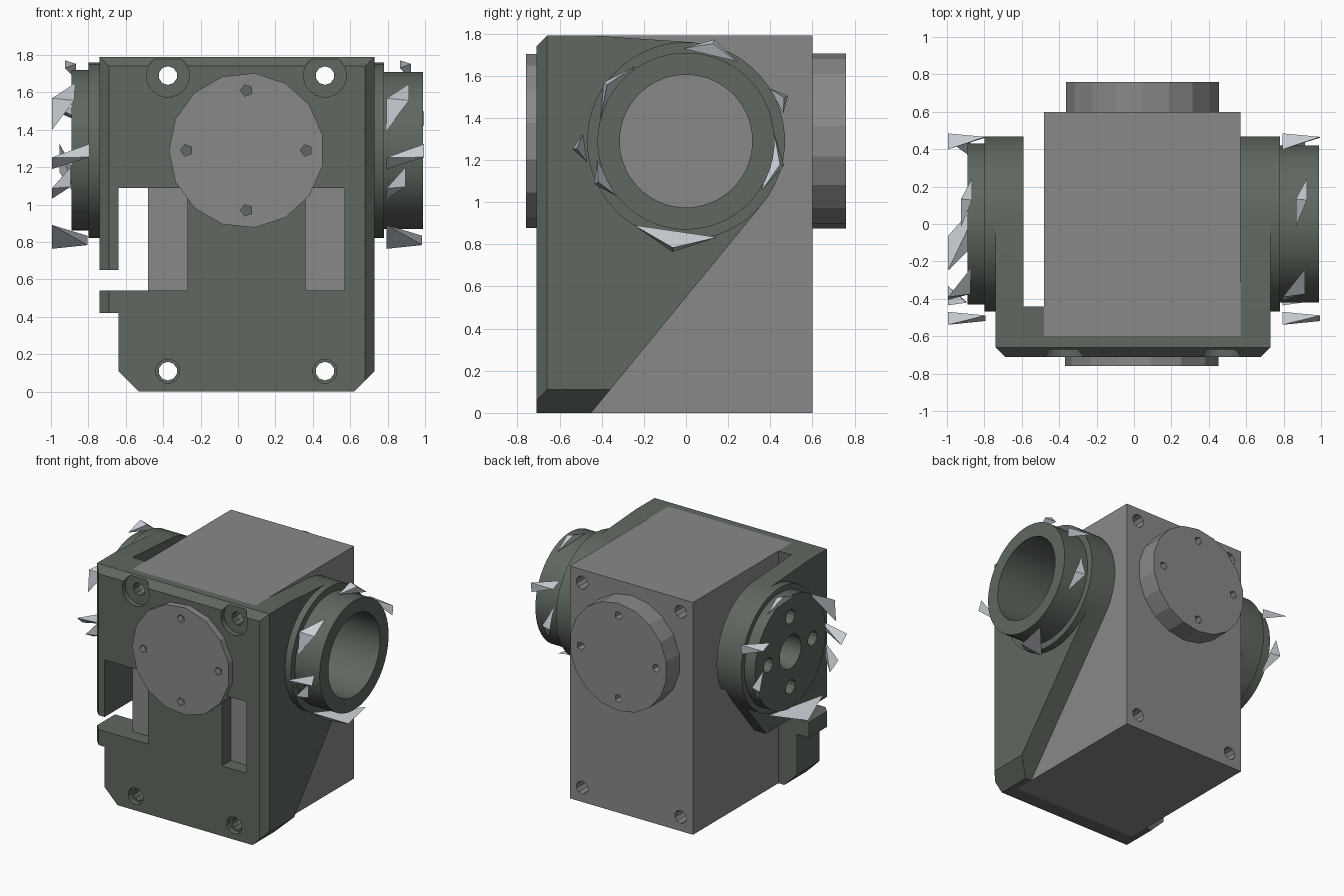
import bpy, bmesh
from math import sin, cos, pi, radians
from mathutils import Vector

old = bpy.data.objects.get("Cube")
if old:
    bpy.data.objects.remove(old, do_unlink=True)


def material(name, color):
    m = bpy.data.materials.new(name)
    m.use_nodes = True
    m.diffuse_color = (*color, 1)
    b = m.node_tree.nodes["Principled BSDF"]
    b.inputs["Base Color"].default_value = (*color, 1)
    b.inputs["Roughness"].default_value = 0.6
    return m


GREY = material("motor grey", (0.25, 0.25, 0.25))
GREEN = material("bracket green grey", (0.115, 0.137, 0.115))
PALE = material("pale steel", (0.58, 0.62, 0.66))
AXIS_Z = 1.29
DISC_X = 0.045
HOLES_X = (-0.375, 0.465)


def solid(name, pts):
    """Convex solid around a set of points."""
    bm = bmesh.new()
    for p in pts:
        bm.verts.new(p)
    bmesh.ops.convex_hull(bm, input=bm.verts)
    bmesh.ops.dissolve_limit(bm, angle_limit=radians(1), verts=bm.verts, edges=bm.edges)
    bmesh.ops.recalc_face_normals(bm, faces=bm.faces)
    me = bpy.data.meshes.new(name)
    bm.to_mesh(me)
    bm.free()
    ob = bpy.data.objects.new(name, me)
    bpy.context.collection.objects.link(ob)
    return ob


def box(name, xs, ys, zs):
    return solid(name, [(x, y, z) for x in xs for y in ys for z in zs])


def ring(axis, at, a, b, r, n):
    """Circle of points across the x or y axis; a is the other horizontal position."""
    pts = []
    for i in range(n):
        t = 2 * pi * (i + 0.5) / n
        u, z = a + r * cos(t), b + r * sin(t)
        pts.append((at, u, z) if axis == "x" else (u, at, z))
    return pts


def cyl(name, axis, span, a, b, r, n=48):
    return solid(name, [p for at in span for p in ring(axis, at, a, b, r, n)])


def combine(ob, others, operation):
    """Apply boolean operations and discard the helper solids."""
    for o in others:
        o.hide_render = True
        mod = ob.modifiers.new("cut", "BOOLEAN")
        mod.operation = operation
        mod.solver = "EXACT"
        mod.object = o
        bpy.context.view_layer.update()
        dg = bpy.context.evaluated_depsgraph_get()
        me = bpy.data.meshes.new_from_object(ob.evaluated_get(dg))
        ob.modifiers.clear()
        ob.data = me
        bpy.data.objects.remove(o, do_unlink=True)


def finish(ob, mat, smooth=True):
    ob.data.materials.clear()
    ob.data.materials.append(mat)
    if smooth:
        bpy.ops.object.select_all(action="DESELECT")
        ob.select_set(True)
        bpy.context.view_layer.objects.active = ob
        bpy.ops.object.shade_smooth_by_angle(angle=radians(25))


def screw_holes():
    return [cyl("hole", "y", (-1, 1), x, z, 0.05, 10) for x in HOLES_X for z in (0.11, 1.69)]


# Motor block with four through holes
motor = box("motor_block", (-0.48, 0.57), (-0.6, 0.6), (0, 1.79))
combine(motor, screw_holes(), "DIFFERENCE")
finish(motor, GREY)

# Faceted front and back discs with four small pin holes each
for name, span, n in (("front_disc", (-0.76, -0.59), 15), ("back_disc", (0.59, 0.76), 18)):
    disc = cyl(name, "y", span, DISC_X, AXIS_Z, 0.415, n)
    face = min(span) if span[0] < 0 else max(span)
    pins = [cyl("pin", "y", (face - 0.06, face + 0.06), DISC_X + 0.32 * cos(i * pi / 2),
                AXIS_Z + 0.32 * sin(i * pi / 2), 0.032, 5) for i in range(4)]
    combine(disc, pins, "DIFFERENCE")
    finish(disc, GREY, False)


def arm(name, xs):
    """Side arm: tapering from the front edge to a rounded end."""
    pts = []
    for x in xs:
        pts += ring("x", x, 0, AXIS_Z, 0.47, 48)
        pts += [(x, -0.71, 0), (x, -0.45, 0), (x, -0.71, 1.79), (x, -0.43, 1.79)]
    return solid(name, pts)


# Left-hand arm, open below its slot except for a short tab
left_arm = arm("left_arm", (-0.74, -0.59))
combine(left_arm, [box("c", (-1, -0.5), (-0.44, 1), (-1, 0.65))], "DIFFERENCE")

# Bracket: front plate, corner block, arms and round bosses
bracket = box("bracket", (-0.74, 0.73), (-0.71, -0.6), (0, 1.79))
combine(bracket, [
    left_arm,
    box("corner_block", (-0.66, -0.48), (-0.7, -0.44), (0, 1.79)),
    arm("right_arm", (0.57, 0.73)),
    cyl("left_boss", "x", (-0.8, -0.59), 0, AXIS_Z, 0.47),
    cyl("right_boss", "x", (0.57, 0.78), 0, AXIS_Z, 0.47),
    cyl("horn", "x", (-0.89, -0.7), 0, AXIS_Z, 0.43),
    cyl("tube", "x", (0.7, 0.99), 0, AXIS_Z, 0.42),
], "UNION")


def bevel_x(sx, x):
    """Cutter for a vertical front edge."""
    return solid("bevel", [(x - sx * 0.06, -0.72, z) for z in (-1, 2)] +
                 [(x + sx * 0.01, y, z) for y in (-0.72, -0.65) for z in (-1, 2)])


def corner(sx, x):
    """Cutter for a bottom corner."""
    return solid("corner", [(x - sx * 0.12, y, -0.01) for y in (-1, 1)] +
                 [(x + sx * 0.01, y, z) for y in (-1, 1) for z in (-0.01, 0.12)])


cuts = [
    box("left_window", (-0.64, -0.27), (-1, 1), (0.54, 1.09)),
    box("right_window", (0.36, 0.57), (-1, -0.5), (0.54, 1.09)),
    box("slot", (-1, -0.6), (-1, 0), (0.54, 0.65)),
    box("lower_step", (-1, -0.64), (-1, 0), (-1, 0.42)),
    corner(-1, -0.64), corner(1, 0.73), bevel_x(-1, -0.74), bevel_x(1, 0.73),
    solid("top_bevel", [(x, y, z) for x in (-1, 1)
                        for y, z in ((-0.72, 1.73), (-0.72, 1.8), (-0.65, 1.8))]),
    cyl("tube_bore", "x", (0.5, 1.1), 0, AXIS_Z, 0.315),
    cyl("horn_bore", "x", (-1, -0.5), 0, AXIS_Z, 0.13, 24),
]
cuts += [cyl("horn_hole", "x", (-1, -0.5), 0.27 * cos(i * pi / 2),
             AXIS_Z + 0.27 * sin(i * pi / 2), 0.055, 12) for i in range(4)]
for hx in HOLES_X:
    cuts.append(cyl("recess", "y", (-1, -0.67), hx, 1.69, 0.115, 20))
    cuts.append(cyl("recess", "y", (-1, -0.67), hx, 0.11, 0.065, 12))
combine(bracket, cuts + screw_holes(), "DIFFERENCE")
finish(bracket, GREEN)

# Broken retaining rings: start and end angle, outer radius, near and far x
SHARDS = ((92, 57, 0.5, -0.03, 0.03), (32, 16, 0.53, -0.1, 0.1), (5, -33, 0.48, -0.06, 0.02),
          (-122, -72, 0.53, -0.1, 0.09), (-142, -168, 0.48, -0.1, 0.0),
          (192, 176, 0.54, -0.1, 0.1), (165, 124, 0.48, -0.1, 0.02))
for side, cx in (("left", -0.895), ("right", 0.895)):
    for i, (a0, a1, r, x0, x1) in enumerate(SHARDS):
        mid = (a0 + a1) / 2
        spots = ((x0, a0, r - 0.06), (x0, mid, r), (x1, mid, r - 0.02),
                 (x1, a1, r - 0.05), ((x0 + x1) / 2, mid, r - 0.05))
        pts = [Vector((cx + x, q * cos(radians(a)), AXIS_Z + q * sin(radians(a))))
               for x, a, q in spots]
        finish(solid(f"{side}_ring_shard_{i + 1}", pts), PALE, False)
